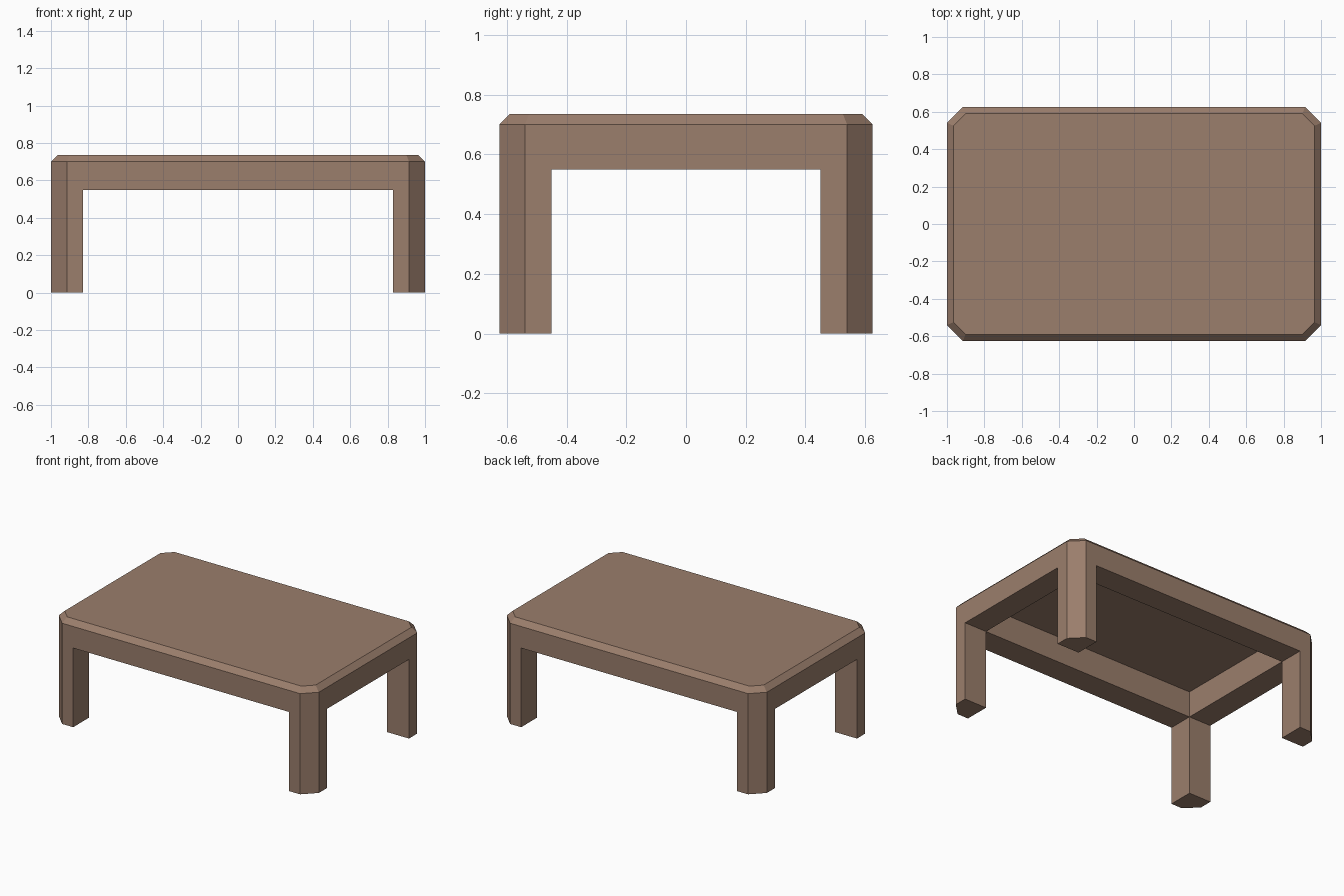
import bpy

if "Cube" in bpy.data.objects:
    bpy.data.objects.remove(bpy.data.objects["Cube"])

X, Y = 1.0, 0.625          # outer half sizes
IX, IY = 0.83, 0.45        # inner half sizes (inside faces of legs and aprons)
CUT = 0.085                # corner chamfer
APRON_Z, EDGE_Z, TOP_Z = 0.55, 0.70, 0.735
CEILING_Z = 0.73           # underside of the board

wood = bpy.data.materials.new("brown wood")
wood.diffuse_color = (0.328, 0.209, 0.150, 1)
wood.use_nodes = True
wood.node_tree.nodes["Principled BSDF"].inputs["Base Color"].default_value = wood.diffuse_color


def make(name, verts, faces):
    mesh = bpy.data.meshes.new(name)
    mesh.from_pydata(verts, [], faces)
    mesh.materials.append(wood)
    obj = bpy.data.objects.new(name, mesh)
    bpy.context.collection.objects.link(obj)
    return obj


def octagon(inset, z):
    """Chamfered rectangle, moved inwards evenly, counter-clockwise."""
    x, y = X - inset, Y - inset
    s = X + Y - CUT - inset * 2 ** 0.5      # x + y along the chamfer
    a, b = s - y, s - x
    return [(x, -b, z), (x, b, z), (a, y, z), (-a, y, z),
            (-x, b, z), (-x, -b, z), (-a, -y, z), (a, -y, z)]


def bridge(lo, hi, n):
    return [(lo + i, lo + (i + 1) % n, hi + (i + 1) % n, hi + i) for i in range(n)]


# Tabletop: chamfered rim, bevelled upper edge and flat top
rim = octagon(0, APRON_Z) + octagon(0, EDGE_Z) + octagon(TOP_Z - EDGE_Z, TOP_Z)
make("tabletop", rim, bridge(0, 8, 8) + bridge(8, 16, 8) + [tuple(range(16, 24))])

# Apron inside: four inner walls and the underside of the board
rect = [(IX, -IY), (IX, IY), (-IX, IY), (-IX, -IY)]
verts = [(x, y, APRON_Z) for x, y in rect] + [(x, y, CEILING_Z) for x, y in rect]
walls = [f[::-1] for f in bridge(0, 4, 4)]
make("apron_inside", verts, walls + [(7, 6, 5, 4)])

# Apron bottoms: strips between the legs
for side, sgn in (("front", -1), ("back", 1)):
    f = (0, 1, 2, 3) if sgn < 0 else (3, 2, 1, 0)
    make(side + "_apron_bottom",
         [(-IX, sgn * Y, APRON_Z), (-IX, sgn * IY, APRON_Z),
          (IX, sgn * IY, APRON_Z), (IX, sgn * Y, APRON_Z)], [f])
for side, sgn in (("left", -1), ("right", 1)):
    f = (3, 2, 1, 0) if sgn < 0 else (0, 1, 2, 3)
    make(side + "_apron_bottom",
         [(sgn * X, -IY, APRON_Z), (sgn * IX, -IY, APRON_Z),
          (sgn * IX, IY, APRON_Z), (sgn * X, IY, APRON_Z)], [f])

# Legs: five-sided posts with the outer corner cut, open where they meet the apron
section = [(IX, IY), (X, IY), (X, Y - CUT), (X - CUT, Y), (IX, Y)]
for yname, sy in (("front", -1), ("back", 1)):
    for xname, sx in (("left", -1), ("right", 1)):
        pts = [(x * sx, y * sy) for x, y in section]
        if sx * sy < 0:
            pts.reverse()
        verts = [(x, y, z) for z in (0, APRON_Z) for x, y in pts]
        make(f"{yname}_{xname}_leg", verts, bridge(0, 5, 5) + [(4, 3, 2, 1, 0)])
